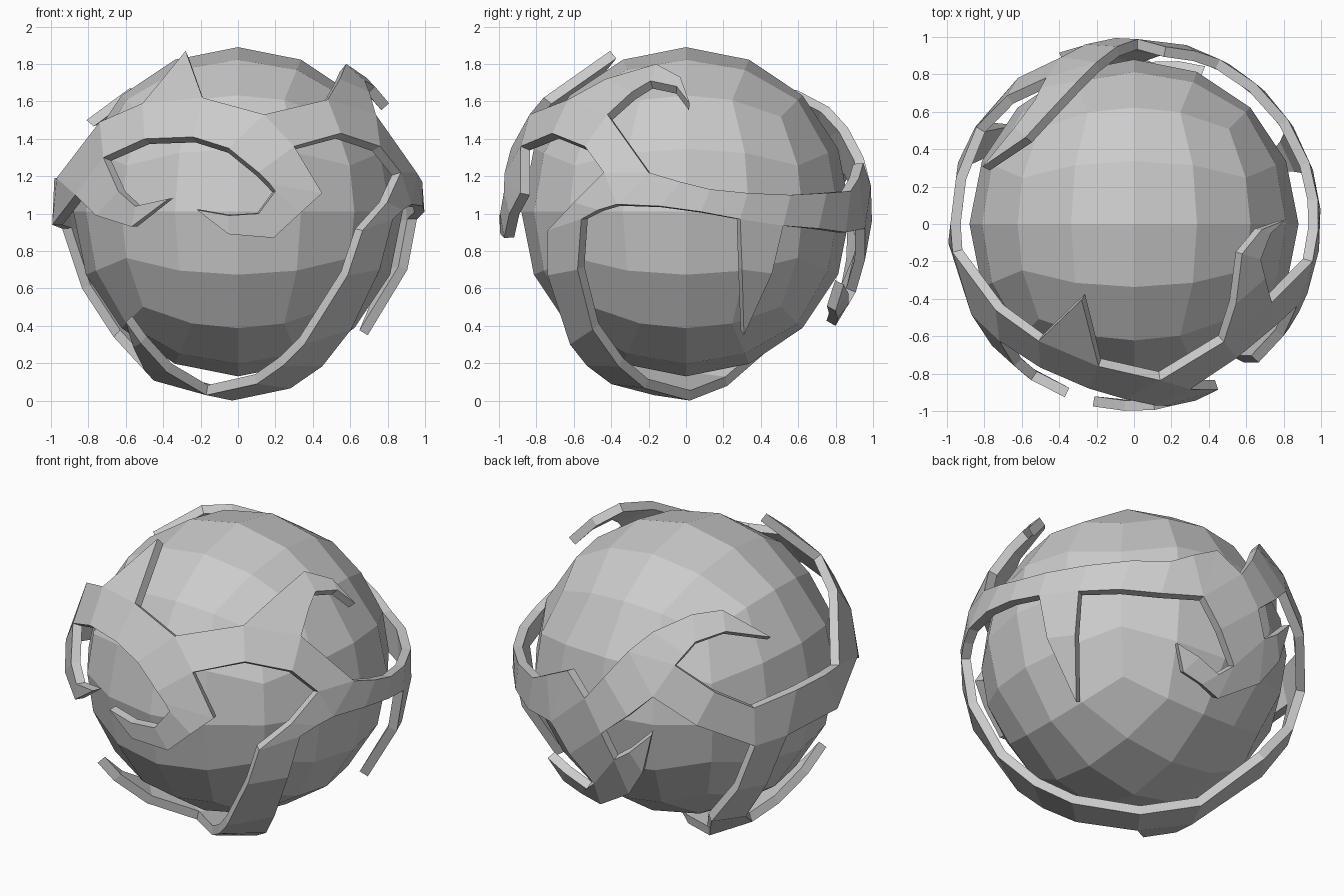
import bpy, bmesh, math
from mathutils import Vector

CENTRE = Vector((0, 0, 1))


# Points on the unit shell, placed as seen from one side; depth follows
def depth(p, q):
    return math.sqrt(max(0, 1 - p * p - q * q))


def F(x, z):
    return CENTRE + Vector((x, -depth(x, z - 1), z - 1)).normalized()


def B(x, z):
    return CENTRE + Vector((x, depth(x, z - 1), z - 1)).normalized()


def R(y, z):
    return CENTRE + Vector((depth(y, z - 1), y, z - 1)).normalized()


def L(y, z):
    return CENTRE + Vector((-depth(y, z - 1), y, z - 1)).normalized()


def U(x, y):
    return CENTRE + Vector((x, y, -depth(x, y))).normalized()


def finish(name, bm):
    me = bpy.data.meshes.new(name)
    bm.to_mesh(me)
    bm.free()
    ob = bpy.data.objects.new(name, me)
    bpy.context.collection.objects.link(ob)
    return ob


# Inner ball: cube grid, evenly spaced by angle, pushed onto a sphere
bm = bmesh.new()
bmesh.ops.create_cube(bm, size=2)
bmesh.ops.subdivide_edges(bm, edges=bm.edges[:], cuts=3, use_grid_fill=True)
for v in bm.verts:
    v.co = Vector([math.tan(c * math.pi / 4) for c in v.co]).normalized() * 0.88
ball = finish('inner_ball', bm)
ball.location = (0, 0, 1.01)

# Outer bands: strips of edge pairs that share seam points and weld together
bm = bmesh.new()


def band(*pts, tip=None):
    vs = [bm.verts.new(p) for p in pts]
    for i in range(0, len(vs) - 2, 2):
        bm.faces.new((vs[i], vs[i + 1], vs[i + 3], vs[i + 2]))
    if tip is not None:
        bm.faces.new((vs[-2], vs[-1], bm.verts.new(tip)))


# front curl and front band
band(F(-.72, 1.30), F(-.74, 1.49), F(-.50, 1.40), F(-.51, 1.59),
     F(-.24, 1.41), F(-.19, 1.62), F(-.05, 1.35), F(.14, 1.53),
     F(.11, 1.22), F(.30, 1.36), F(.17, 1.16), F(.45, 1.11),
     F(.20, 1.12), F(.33, 1.0), F(.11, 1.0), F(.19, .87),
     F(-.05, .99), F(-.05, .89), tip=F(-.22, 1.02))
# front spike
band(F(-.51, 1.59), F(-.19, 1.62), tip=F(-.28, 1.87))
# front left hook
band(F(-.74, 1.49), F(-.72, 1.30), F(-.97, 1.19), F(-.87, 1.10))
band(F(-.72, 1.30), F(-.87, 1.10), F(-.64, 1.12), F(-.76, .99),
     F(-.55, 1.04), F(-.57, .93), tip=F(-.37, 1.08))
# left band, round to the back
band(F(-.97, 1.19), F(-.87, 1.10), L(.0, 1.19), L(-.1, .94),
     L(.25, 1.18), L(.33, .92), L(.52, 1.14), L(.52, .90),
     B(-.68, 1.26), B(-.62, 1.07), B(-.47, 1.41), B(-.39, 1.23),
     B(-.20, 1.46), B(-.39, 1.23), B(-.09, 1.30), B(-.26, 1.10),
     B(.02, 1.15), B(-.10, .96))
# back top hook
band(B(-.20, 1.46), B(-.47, 1.41), B(-.30, 1.57), B(-.50, 1.47),
     B(-.46, 1.66), B(-.53, 1.53), B(-.58, 1.67), B(-.64, 1.57),
     tip=B(-.81, 1.50))
# right band, front part
band(F(.14, 1.53), F(.30, 1.36), F(.48, 1.61), F(.55, 1.43),
     R(-.42, 1.53), F(.76, 1.36), R(-.20, 1.22), R(-.44, 1.22),
     R(-.20, 1.22), R(-.37, 1.05), R(-.03, 1.17), R(-.14, 1.04),
     R(.13, 1.13), R(.08, 1.01), R(.33, 1.11), R(.29, .97),
     R(.56, 1.10), R(.52, .935))
# right band, back part
band(R(.56, 1.10), R(.52, .935), B(.65, 1.11), B(.70, .92),
     B(.46, 1.12), B(.51, .90), B(.33, 1.19), B(.28, .92),
     B(.17, 1.27), B(.28, .92), B(.02, 1.15), B(.28, .92),
     B(-.10, .96), B(.15, .75), B(-.17, .80), B(.01, .58),
     B(-.21, .56), B(.04, .40))
# right top hook
band(F(.48, 1.61), R(-.42, 1.53), R(-.43, 1.72), R(-.29, 1.65),
     R(-.16, 1.80), R(-.19, 1.71), R(-.03, 1.73), R(-.05, 1.68),
     tip=R(.02, 1.59))
# right hanging spike
band(R(.29, .97), R(.52, .935), R(.30, .70), R(.46, .68), tip=R(.31, .35))
# back tails
band(B(-.17, .80), B(-.21, .56), B(-.27, .87), B(-.33, .74), tip=B(-.40, 1.0))
band(B(.01, .58), B(.04, .40), B(.09, .51), B(.17, .44),
     B(.24, .57), B(.30, .48), tip=B(.38, .62))
# band under the ball, front right to back left
band(R(-.44, 1.22), R(-.37, 1.05), R(-.60, 1.06), R(-.47, 1.02),
     R(-.74, .91), R(-.56, .97), R(-.74, .67), R(-.58, .70),
     R(-.62, .30), R(-.50, .38), U(.24, -.53), U(.45, -.36),
     U(.10, -.40), U(.28, -.22), U(-.17, -.17), U(-.03, .02),
     U(-.45, -.02), U(-.32, .22), L(.35, .34), L(.52, .34),
     L(.38, .60), L(.54, .60), L(.33, .92), L(.52, .90))
# tail of the under band
band(U(-.17, -.17), U(-.45, -.02), U(-.38, -.37), U(-.50, -.22),
     U(-.52, -.50), U(-.56, -.42), tip=U(-.60, -.55))

# Weld seams and face everything outwards
bmesh.ops.remove_doubles(bm, verts=bm.verts[:], dist=0.02)
bm.normal_update()
inward = [f for f in bm.faces if f.normal.dot(f.calc_center_median() - CENTRE) < 0]
bmesh.ops.reverse_faces(bm, faces=inward)
shell = finish('outer_bands', bm)

# Band thickness, grown inwards
solid = shell.modifiers.new('thickness', 'SOLIDIFY')
solid.thickness = 0.055
solid.offset = -1
